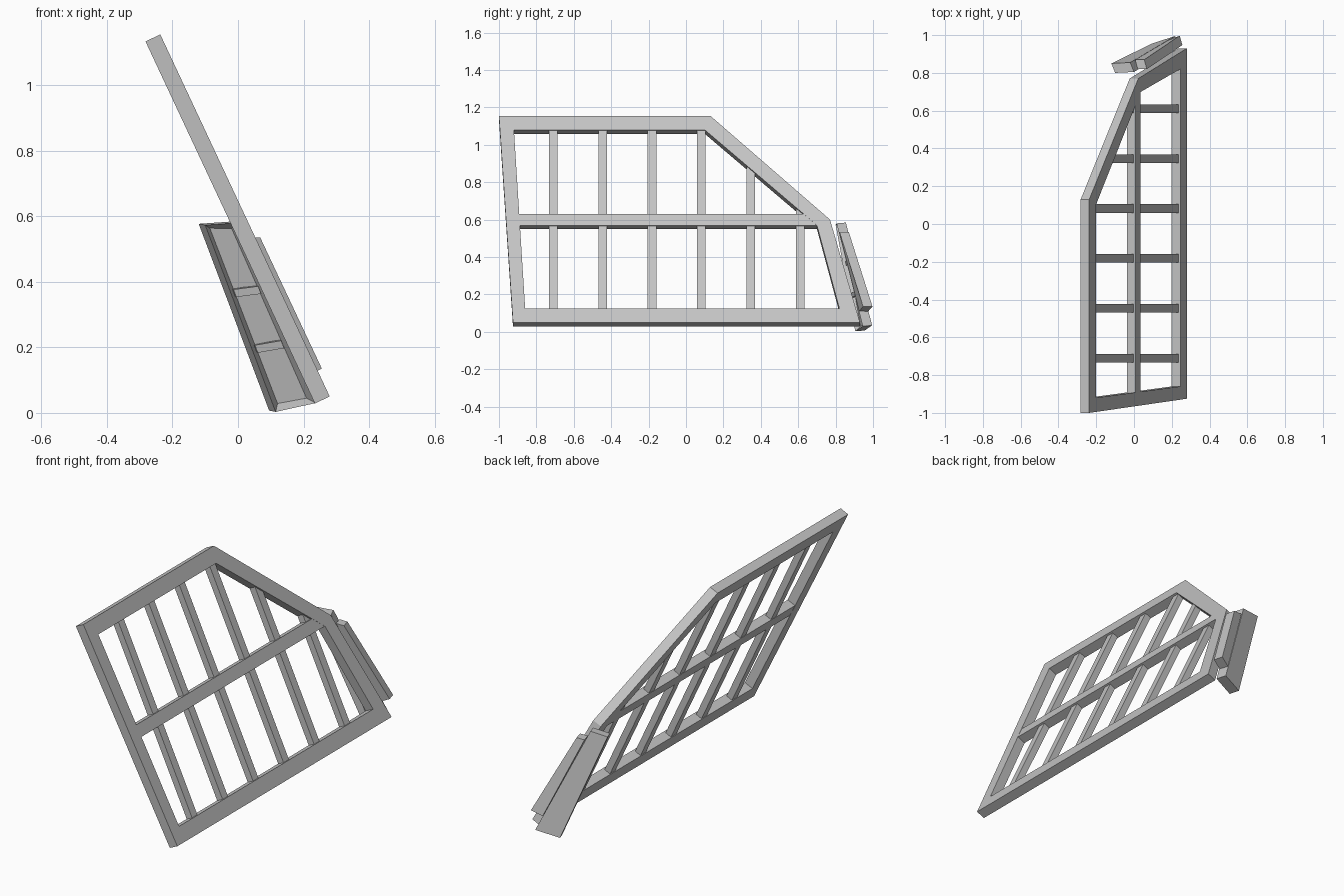
import bpy
import bmesh
from mathutils import Vector

cube = bpy.data.objects.get("Cube")
if cube:
    bpy.data.objects.remove(cube)

GREY = (0.55, 0.55, 0.55, 1)
mat = bpy.data.materials.new("plain_grey")
mat.use_nodes = True
mat.diffuse_color = GREY
mat.node_tree.nodes["Principled BSDF"].inputs["Base Color"].default_value = GREY

NORMAL = Vector((0.906, 0, 0.424))
DEPTH = 0.05


def finish(name, bm):
    bmesh.ops.recalc_face_normals(bm, faces=bm.faces[:])
    mesh = bpy.data.meshes.new(name)
    bm.to_mesh(mesh)
    bm.free()
    mesh.materials.append(mat)
    obj = bpy.data.objects.new(name, mesh)
    bpy.context.collection.objects.link(obj)


def on_plane(y, z, w=0.0):
    """Point of the leaning frame plane, w along its normal."""
    return Vector((0.28 - 0.468 * (z - 0.05), y, z)) + NORMAL * w


def prism(front, back):
    """Solid between two matching polygons."""
    bm = bmesh.new()
    f = [bm.verts.new(p) for p in front]
    b = [bm.verts.new(p) for p in back]
    bm.faces.new(f)
    bm.faces.new(b[::-1])
    for i in range(len(f)):
        j = (i + 1) % len(f)
        bm.faces.new((f[i], b[i], b[j], f[j]))
    return bm


def bar(name, y0, y1, z0, z1, w0, w1, z1_far=None):
    far = z1 if z1_far is None else z1_far
    pts = [(y0, z0), (y1, z0), (y1, far), (y0, z1)]
    finish(name, prism([on_plane(*p, w0) for p in pts],
                       [on_plane(*p, w1) for p in pts]))


# Outer rim: mitred five-sided ring
outer = [(-0.925, 0.05), (0.93, 0.05), (0.77, 0.60), (0.13, 1.155), (-1.0, 1.155)]
inner = [(-0.86, 0.125), (0.82, 0.125), (0.70, 0.57), (0.10, 1.08), (-0.92, 1.08)]
bm = bmesh.new()
loops = [[bm.verts.new(on_plane(*p, w)) for p in poly]
         for poly, w in ((outer, 0), (inner, 0), (inner, -DEPTH), (outer, -DEPTH))]
for k in range(4):
    a, b = loops[k], loops[(k + 1) % 4]
    for i in range(5):
        j = (i + 1) % 5
        bm.faces.new((a[i], a[j], b[j], b[i]))
finish("outer_rim", bm)

# Middle spar
bar("middle_spar", -0.9, 0.71, 0.57, 0.63, -0.001, -DEPTH + 0.001)


# Ribs, cut off along the sloping rim
def rib_top(y):
    return min(1.08, 1.08 - 0.85 * (y - 0.10)) + 0.02


for i in range(6):
    y = -0.71 + 0.264 * i
    lo, hi = y - 0.023, y + 0.023
    bar(f"rib_{i + 1}", lo, hi, 0.11, rib_top(lo), -0.011, -DEPTH + 0.003, rib_top(hi))

# Rear flap: tapered panel with a recessed front
back_shift = Vector((-0.02, 0.05, 0.004))
panel = [Vector(p) for p in ((-0.10, 0.80, 0.573), (0.0, 0.805, 0.58),
                             (0.237, 0.945, 0.03), (0.115, 0.905, 0.003))]
bm = prism(panel, [p + back_shift for p in panel])
bmesh.ops.recalc_face_normals(bm, faces=bm.faces[:])
bm.faces.ensure_lookup_table()
bmesh.ops.inset_individual(bm, faces=[bm.faces[0]], thickness=0.025, depth=-0.03)
finish("flap_panel", bm)

# Cross ribs inside the flap
for i, t in enumerate((0.35, 0.65)):
    ends = [panel[0].lerp(panel[3], t), panel[1].lerp(panel[2], t)]
    left, right = ends[0].lerp(ends[1], 0.15), ends[0].lerp(ends[1], 0.85)
    drop = (panel[3] - panel[0]).normalized() * 0.025
    quad = [left, right, right + drop, left + drop]
    finish(f"flap_rib_{i + 1}", prism([p + back_shift * 0.25 for p in quad],
                                      [p + back_shift * 0.8 for p in quad]))

# Narrow edge strip along the side of the flap
strip = [Vector(p) for p in ((0.02, 0.82, 0.535), (0.068, 0.82, 0.535),
                             (0.256, 0.947, 0.135), (0.2, 0.925, 0.11))]
finish("flap_edge_strip", prism(strip, [p + Vector((-0.014, 0.05, 0)) for p in strip]))
